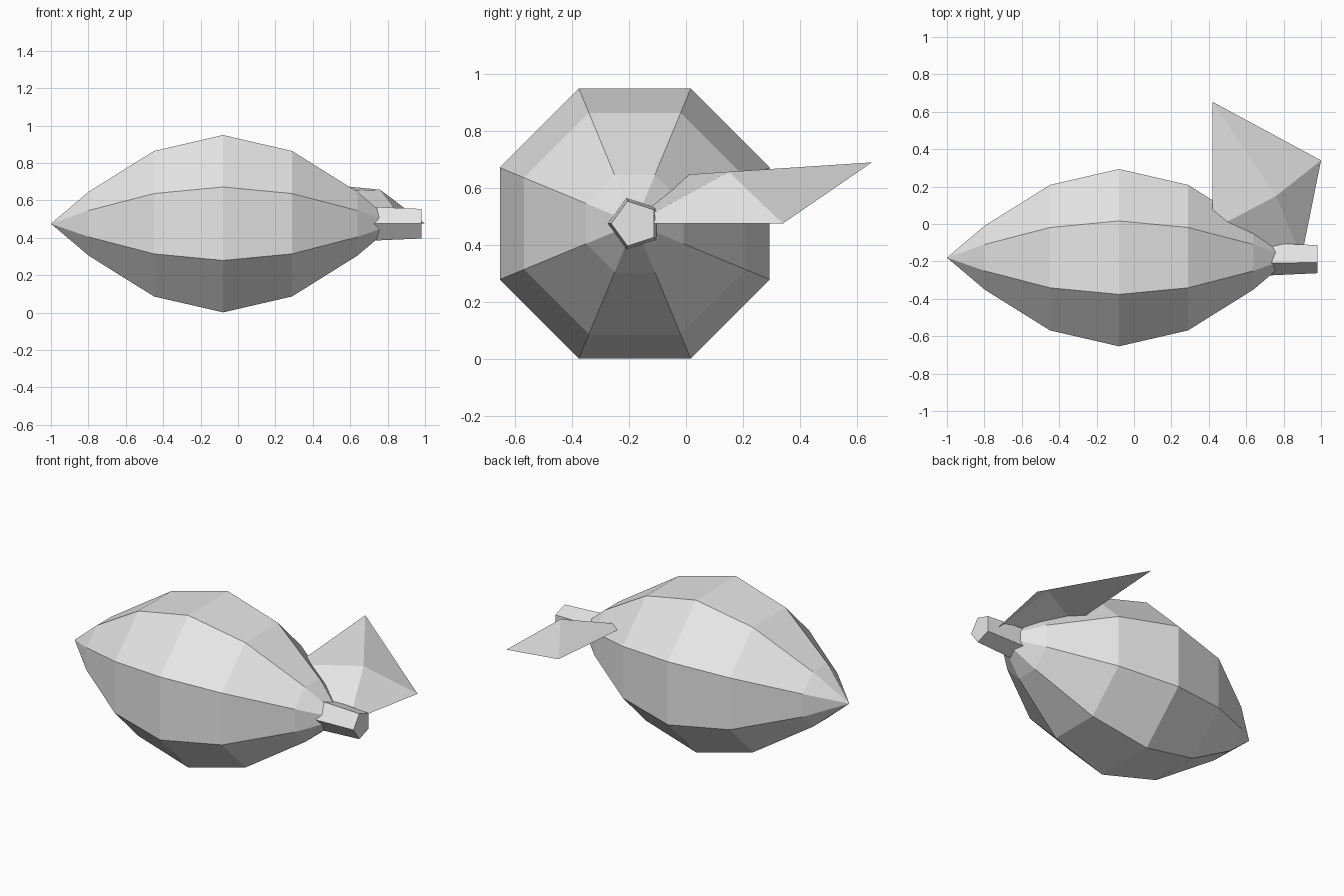
import bpy, bmesh, math

cube = bpy.data.objects.get("Cube")
if cube:
    bpy.data.objects.remove(cube, do_unlink=True)

AXIS_Y, AXIS_Z = -0.18, 0.475

grey = bpy.data.materials.new("plain_grey")
grey.use_nodes = True
colour = (0.8, 0.8, 0.8, 1)
grey.diffuse_color = colour
for node in grey.node_tree.nodes:
    if node.type == 'BSDF_PRINCIPLED':
        node.inputs["Base Color"].default_value = colour


def finish(name, bm, fix_normals=True):
    if fix_normals:
        bmesh.ops.recalc_face_normals(bm, faces=bm.faces)
    mesh = bpy.data.meshes.new(name)
    bm.to_mesh(mesh)
    bm.free()
    mesh.materials.append(grey)
    obj = bpy.data.objects.new(name, mesh)
    bpy.context.collection.objects.link(obj)
    return obj


def lathe_x(name, profile, sides, start):
    """Faceted solid around the long axis; profile is (x, corner radius)."""
    bm = bmesh.new()
    rings = []
    for x, r in profile:
        count = sides if r > 0 else 1
        ring = []
        for i in range(count):
            a = start + math.tau * i / sides
            ring.append(bm.verts.new((x, AXIS_Y + r * math.cos(a), AXIS_Z + r * math.sin(a))))
        rings.append(ring)
    for a, b in zip(rings, rings[1:]):
        for i in range(sides):
            j = i + 1
            corners = [a[i % len(a)], a[j % len(a)], b[j % len(b)], b[i % len(b)]]
            bm.faces.new(list(dict.fromkeys(corners)))
    # close any end that is not a point
    for ring in (rings[0], rings[-1]):
        if len(ring) > 1:
            bm.faces.new(ring)
    return finish(name, bm)


# Fruit body: symmetric eight-sided spindle
half = [(0.92, 0), (0.718, 0.171), (0.369, 0.389), (0, 0.474)]
to_corner = 1 / math.cos(math.pi / 8)
body = [(-0.08 - d, r * to_corner) for d, r in half]
body += [(-0.08 + d, r * to_corner) for d, r in reversed(half[:-1])]
lathe_x("fruit_body", body, 8, math.pi / 8)

# Stem: slightly tapered five-sided peg
lathe_x("stem", [(0.70, 0.096), (0.98, 0.083)], 5, math.pi)

# Leaf: thin sheet folded around a raised middle point
bm = bmesh.new()
rim = [bm.verts.new(p) for p in (
    (0.42, 0.653, 0.69),
    (0.42, -0.03, 0.645),
    (0.895, -0.18, 0.475),
    (1.0, 0.34, 0.475))]
middle = bm.verts.new((0.76, 0.15, 0.657))
for i in range(4):
    bm.faces.new((middle, rim[i], rim[(i + 1) % 4]))
finish("leaf", bm, fix_normals=False)
